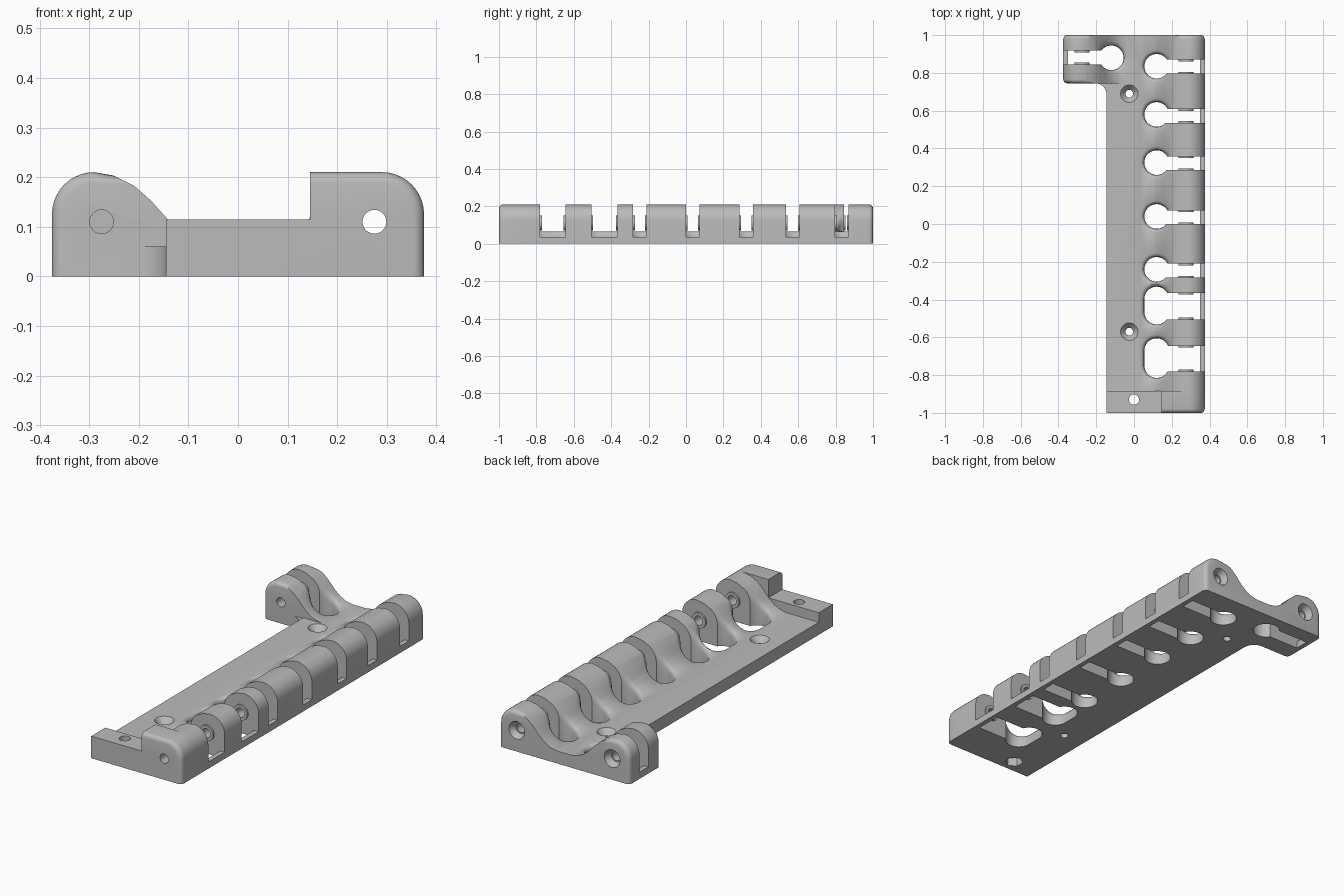
import bpy, bmesh
from math import sin, cos, pi, radians
from mathutils import Matrix, Vector

if "Cube" in bpy.data.objects:
    bpy.data.objects.remove(bpy.data.objects["Cube"])

grey = bpy.data.materials.new("plain grey")
grey.use_nodes = True
grey.diffuse_color = (0.5, 0.5, 0.5, 1)
grey.node_tree.nodes["Principled BSDF"].inputs["Base Color"].default_value = (0.5, 0.5, 0.5, 1)

# Shared heights and the slope from ridge crest down to the plate
PLATE, CREST, STEP = 0.065, 0.21, 0.115
HALF, EDGE, PIN_X, PIN_Z = 0.375, -0.145, 0.275, 0.11
SLOPE = [(0.29, CREST), (0.25, 0.203), (0.21, 0.183), (0.175, 0.152), (0.14, 0.113),
         (0.11, 0.089), (0.08, 0.073), (0.04, PLATE)]
ROUND = [(0.29 + 0.085 * cos(i * pi / 20), 0.125 + 0.085 * sin(i * pi / 20)) for i in range(10)]


def surface(x):
    x = abs(x)
    for (x1, z1), (x0, z0) in zip(SLOPE, SLOPE[1:]):
        if x0 <= x <= x1:
            return z0 + (z1 - z0) * (x - x0) / (x1 - x0)
    return PLATE if x < 0.1 else CREST


def finish(name, bm):
    bmesh.ops.recalc_face_normals(bm, faces=bm.faces)
    mesh = bpy.data.meshes.new(name)
    bm.to_mesh(mesh)
    bm.free()
    mesh.materials.append(grey)
    obj = bpy.data.objects.new(name, mesh)
    bpy.context.collection.objects.link(obj)
    return obj


def prism(name, pts, lo, hi, upright=False, soften=None):
    """Extrude an outline along y, or along z when upright; soften picks edges to round."""
    bm = bmesh.new()
    put = (lambda a, b: (a, b, lo)) if upright else (lambda a, b: (a, lo, b))
    face = bm.faces.new([bm.verts.new(put(a, b)) for a, b in pts])
    new = bmesh.ops.extrude_face_region(bm, geom=[face])["geom"]
    move = Vector((0, 0, hi - lo)) if upright else Vector((0, hi - lo, 0))
    bmesh.ops.translate(bm, vec=move, verts=[g for g in new if isinstance(g, bmesh.types.BMVert)])
    bmesh.ops.recalc_face_normals(bm, faces=bm.faces)
    if soften:
        edges = [e for e in bm.edges if all(soften(v.co) for v in e.verts)
                 and abs(e.verts[0].co.y - e.verts[1].co.y) < 1e-4
                 and max(v.co.z for v in e.verts) > 0.01]
        bmesh.ops.bevel(bm, geom=edges, offset=0.022, segments=4, profile=0.5, affect='EDGES')
    return finish(name, bm)


def box(name, x0, x1, y0, y1, z0, z1):
    return prism(name, [(x0, z0), (x1, z0), (x1, z1), (x0, z1)], y0, y1)


def cone(name, loc, r1, r2, depth, along_y=False, sides=32):
    """Cylinder or cone; r1 is at the low end of the axis."""
    bm = bmesh.new()
    turn = Matrix.Rotation(radians(-90), 4, 'X') if along_y else Matrix()
    bmesh.ops.create_cone(bm, cap_ends=True, segments=sides, radius1=r1, radius2=r2,
                          depth=depth, matrix=Matrix.Translation(loc) @ turn)
    return finish(name, bm)


def flared_hole(x, y, half):
    """Upright round or oblong cutter whose mouth flares out along the sloped surface."""
    bm = bmesh.new()
    n, rings = 40, []
    for r, depth in ((0.065, None), (0.065, 0.032), (0.068, 0.015), (0.075, 0.005),
                     (0.09, -0.002), (0.09, "top")):
        ring = []
        for i in range(n):
            a = 2 * pi * (i + 0.5) / n
            px = x + r * cos(a)
            py = y + r * sin(a) + (half if sin(a) > 0 else -half)
            pz = -0.1 if depth is None else 0.4 if depth == "top" else surface(px) - depth
            ring.append(bm.verts.new((px, py, pz)))
        rings.append(ring)
    for a, b in zip(rings, rings[1:]):
        for i in range(n):
            j = (i + 1) % n
            bm.faces.new((a[i], a[j], b[j]))
            bm.faces.new((a[i], b[j], b[i]))
    bm.faces.new(rings[0])
    bm.faces.new(rings[-1])
    return finish("flared_hole_cutter", bm)


def combine(base, other, operation):
    mod = base.modifiers.new("combine", 'BOOLEAN')
    mod.object, mod.operation, mod.solver = other, operation, 'EXACT'
    bpy.context.view_layer.objects.active = base
    bpy.ops.object.modifier_apply(modifier=mod.name)
    bpy.data.objects.remove(other)


# Plate with the long ridge
body = prism("hinge_bracket", [(EDGE, 0), (HALF, 0)] + ROUND + SLOPE + [(EDGE, PLATE)], -0.885, 1,
             soften=lambda c: c.y > 0.99 and c.x > 0.24)

# Stepped front end block
front = prism("front_block", [(EDGE, 0), (HALF, 0)] + ROUND +
              [(0.29, CREST), (0.145, CREST), (0.145, STEP), (EDGE, STEP)], -1, -0.885,
              soften=lambda c: c.y < -0.99 and c.x > 0.14 and (c.z > 0.2 or c.x > 0.28))
combine(body, front, 'UNION')

# Side lug with its humped outline
lug = prism("side_lug", [(-x, z) for x, z in [(HALF, 0)] + ROUND + SLOPE + [(0.04, 0)]], 0.745, 1,
            soften=lambda c: c.x < -0.24)
combine(body, lug, 'UNION')

# Concave corner between lug and plate
arc = [(-0.205 + 0.06 * cos(i * pi / 16), 0.685 + 0.06 * sin(i * pi / 16)) for i in range(9)]
corner = prism("lug_corner", arc + [(-0.205, 0.78), (-0.12, 0.78), (-0.12, 0.685)], 0, 0.06, upright=True)
combine(body, corner, 'UNION')

# Knuckle slots: side, centre of hole, half length of hole, slot start and end
SLOTS = [(1, 0.835, 0, 0.797, 0.87), (1, 0.58, 0, 0.535, 0.608), (1, 0.325, 0, 0.285, 0.358),
         (1, 0.04, 0, 0, 0.072), (1, -0.24, 0, -0.283, -0.21),
         (1, -0.432, 0.035, -0.505, -0.365), (1, -0.71, 0.04, -0.78, -0.645),
         (-1, 0.88, 0, 0.845, 0.918)]
for side, y, half, y0, y1 in SLOTS:
    combine(body, flared_hole(side * 0.12, y, half), 'DIFFERENCE')
    for reach, floor in ((0.35, -0.1), (0.5, 0.035)):
        x0, x1 = sorted((side * 0.12, side * reach))
        combine(body, box("slot_cutter", x0, x1, y0, y1, floor, 0.4), 'DIFFERENCE')

# Thin bosses around the pin on both walls of each slot
for side, y, half, y0, y1 in SLOTS:
    for wall in (y0, y1):
        boss = cone("pin_boss", (side * PIN_X, wall, PIN_Z), 0.04, 0.04, 0.018, True)
        combine(body, boss, 'UNION')

# Pin bores with countersunk back ends
for side in (1, -1):
    combine(body, cone("pin_bore", (side * PIN_X, 0, PIN_Z), 0.024, 0.024, 3, True), 'DIFFERENCE')
    combine(body, cone("pin_sink", (side * PIN_X, 0.99, PIN_Z), 0.03, 0.052, 0.05, True), 'DIFFERENCE')

# Countersunk screw holes in the plate
for y in (0.69, -0.57):
    combine(body, cone("screw_bore", (-0.025, y, 0), 0.02, 0.02, 0.4), 'DIFFERENCE')
    combine(body, cone("screw_sink", (-0.025, y, 0.055), 0.02, 0.055, 0.04), 'DIFFERENCE')

# Front block hole with a hexagonal nut pocket underneath
combine(body, cone("block_bore", (0, -0.93, 0), 0.027, 0.027, 0.5), 'DIFFERENCE')
combine(body, cone("nut_pocket", (0, -0.93, 0), 0.045, 0.045, 0.09, sides=6), 'DIFFERENCE')

# Single material, smooth curves and crisp edges
body.data.materials.clear()
body.data.materials.append(grey)
for poly in body.data.polygons:
    poly.material_index = 0
bpy.ops.object.select_all(action='DESELECT')
body.select_set(True)
bpy.context.view_layer.objects.active = body
bpy.ops.object.shade_smooth_by_angle(angle=radians(35))
